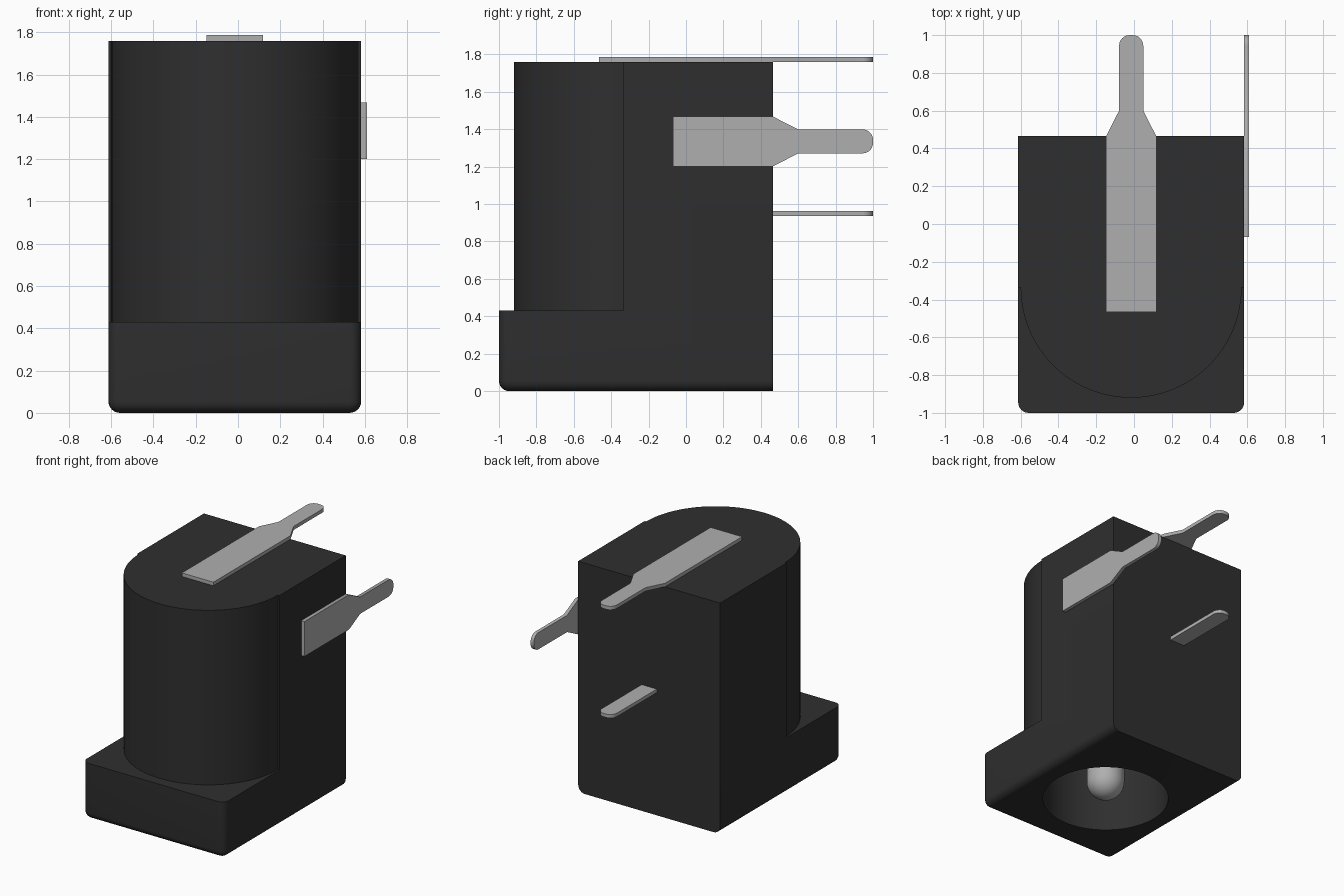
import bpy, bmesh, math
from mathutils import Matrix, Vector

cube = bpy.data.objects.get("Cube")
if cube:
    bpy.data.objects.remove(cube, do_unlink=True)

CX = -0.015          # centre line of the housing
HALF = 0.598         # half width of the housing
BARREL_Y = -0.335    # axis of the round barrel and bore
TOP, LEDGE, BACK, FRONT = 1.76, 0.43, 0.465, -1.0


def make_material(name, value, rough):
    m = bpy.data.materials.new(name)
    m.use_nodes = True
    colour = (value, value, value, 1)
    m.diffuse_color = colour
    bsdf = m.node_tree.nodes["Principled BSDF"]
    bsdf.inputs["Base Color"].default_value = colour
    bsdf.inputs["Roughness"].default_value = rough
    return m


plastic = make_material("black plastic", 0.028, 0.6)
metal = make_material("grey metal", 0.43, 0.5)


def make_object(name, bm, mat):
    bmesh.ops.recalc_face_normals(bm, faces=bm.faces)
    me = bpy.data.meshes.new(name)
    bm.to_mesh(me)
    bm.free()
    ob = bpy.data.objects.new(name, me)
    me.materials.append(mat)
    bpy.context.collection.objects.link(ob)
    return ob


def extrude(points, offset):
    """Solid from a closed outline pushed along an offset."""
    bm = bmesh.new()
    face = bm.faces.new([bm.verts.new(p) for p in points])
    new = bmesh.ops.extrude_face_region(bm, geom=[face])["geom"]
    bmesh.ops.translate(bm, vec=offset,
                        verts=[v for v in new if isinstance(v, bmesh.types.BMVert)])
    return bm


def cylinder(name, radius, z0, z1):
    bm = bmesh.new()
    bmesh.ops.create_cone(bm, cap_ends=True, segments=96, radius1=radius, radius2=radius,
                          depth=z1 - z0,
                          matrix=Matrix.Translation((CX, BARREL_Y, (z0 + z1) / 2)))
    return make_object(name, bm, plastic)


def smooth(ob):
    bpy.ops.object.select_all(action='DESELECT')
    ob.select_set(True)
    bpy.context.view_layer.objects.active = ob
    bpy.ops.object.shade_smooth_by_angle(angle=math.radians(30))


def apply_boolean(ob, tool, operation):
    tool.hide_render = True
    mod = ob.modifiers.new(operation.title(), 'BOOLEAN')
    mod.operation, mod.object, mod.solver = operation, tool, 'EXACT'
    bpy.ops.object.select_all(action='DESELECT')
    ob.select_set(True)
    bpy.context.view_layer.objects.active = ob
    bpy.ops.object.modifier_apply(modifier=mod.name)
    bpy.data.objects.remove(tool, do_unlink=True)


# Housing: L-shaped side profile, rounded along the floor and the front corners
profile = [(FRONT, 0), (BACK, 0), (BACK, TOP), (BARREL_Y, TOP), (BARREL_Y, LEDGE), (FRONT, LEDGE)]
bm = extrude([(CX - HALF, y, z) for y, z in profile], (2 * HALF, 0, 0))


def is_rounded(edge):
    a, b = (v.co for v in edge.verts)
    on_floor = a.z < 0.01 and b.z < 0.01 and min(a.y, b.y) < FRONT + 0.01
    front_corner = max(a.y, b.y) < FRONT + 0.01 and abs(a.x - b.x) < 0.01
    return on_floor or front_corner


bmesh.ops.bevel(bm, geom=[e for e in bm.edges if is_rounded(e)], offset=0.055,
                segments=6, profile=0.5, affect='EDGES')
housing = make_object("housing", bm, plastic)

# Round barrel joined on, socket bore cut from below
apply_boolean(housing, cylinder("barrel", 0.585, 0.25, TOP), 'UNION')
apply_boolean(housing, cylinder("bore_cutter", 0.45, -0.2, 1.2), 'DIFFERENCE')
smooth(housing)

# Centre contact: round-tipped pin inside the bore
R = 0.135
path = [(R * math.sin(i * math.pi / 16), R - R * math.cos(i * math.pi / 16)) for i in range(9)]
path += [(R, 1.22), (0, 1.22)]
bm = bmesh.new()
verts = [bm.verts.new((r, 0, z)) for r, z in path]
edges = [bm.edges.new(pair) for pair in zip(verts, verts[1:])]
bmesh.ops.spin(bm, geom=verts + edges, cent=(0, 0, 0), axis=(0, 0, 1),
               angle=2 * math.pi, steps=32)
bmesh.ops.remove_doubles(bm, verts=bm.verts, dist=1e-4)
bmesh.ops.translate(bm, verts=bm.verts, vec=(CX, BARREL_Y, 0.003))
smooth(make_object("centre_pin", bm, metal))


# Solder tabs: flat blades with a narrow, rounded tail
def tab(name, start, wide, matrix):
    narrow, r, tip = 0.064, 0.056, 1.0
    half = [(wide, start), (wide, BACK), (narrow, 0.6)] if wide > narrow else [(narrow, start)]
    for i in range(7):
        a = i * math.pi / 12
        half.append((narrow - r + r * math.cos(a), tip - r + r * math.sin(a)))
    outline = half + [(-x, y) for x, y in reversed(half)]
    bm = extrude([(x, y, 0) for x, y in outline], (0, 0, 0.027))
    bm.transform(matrix)
    smooth(make_object(name, bm, metal))


tab("top_tab", -0.465, 0.133, Matrix.Translation((CX, 0, TOP)))
tab("back_tab", BACK - 0.05, 0.064, Matrix.Translation((CX, 0, 0.935)))
tab("left_tab", -0.07, 0.133,
    Matrix.Translation((CX + HALF, 0, 1.335)) @ Matrix.Rotation(math.pi / 2, 4, 'Y'))
